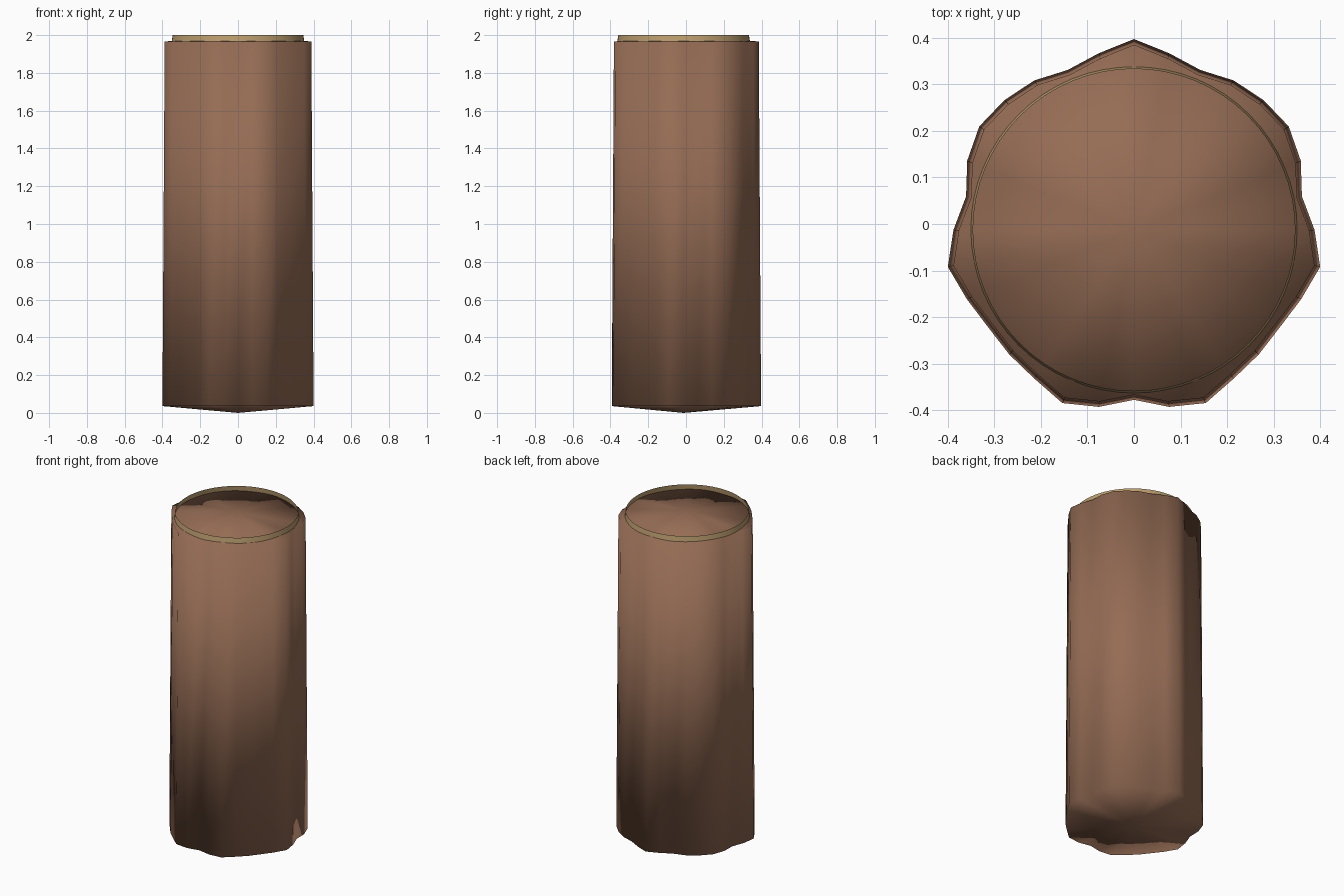
import bpy, bmesh, math

if "Cube" in bpy.data.objects:
    bpy.data.objects.remove(bpy.data.objects["Cube"])

CY = -0.0125  # log axis sits slightly off the bounding-box centre


def material(name, color):
    m = bpy.data.materials.new(name)
    m.diffuse_color = color
    m.use_nodes = True
    m.node_tree.nodes["Principled BSDF"].inputs["Base Color"].default_value = m.diffuse_color
    return m


def finish(bm, name, mat):
    mesh = bpy.data.meshes.new(name)
    bm.to_mesh(mesh)
    bm.free()
    for p in mesh.polygons:
        p.use_smooth = True
    mesh.materials.append(mat)
    ob = bpy.data.objects.new(name, mesh)
    bpy.context.collection.objects.link(ob)
    return ob


def ring(bm, radii, z, scale=1.0):
    n = len(radii)
    return [bm.verts.new((scale * r * math.sin(2 * math.pi * i / n),
                          CY + scale * r * math.cos(2 * math.pi * i / n), z))
            for i, r in enumerate(radii)]


def bridge(bm, low, high):
    # rings run clockwise seen from above
    n = len(low)
    for i in range(n):
        j = (i + 1) % n
        bm.faces.new((low[j], low[i], high[i], high[j]))


# Lobed trunk: half outline from back (+y) to front (-y), mirrored
half = [.41, .387, .372, .386, .394, .400, .388, .368, .388,
        .408, .389, .377, .379, .385, .403, .388, .3655]
outline = half + half[-2:0:-1]

bm = bmesh.new()
low = ring(bm, outline, 0.036)
high = ring(bm, outline, 1.966, 0.97)
bridge(bm, low, high)
# Shallow cone caps
base = bm.verts.new((0, CY, 0))
tip = bm.verts.new((0, CY, 2.0))
for i in range(len(low)):
    j = (i + 1) % len(low)
    bm.faces.new((base, low[i], low[j]))
    bm.faces.new((tip, high[j], high[i]))
finish(bm, "log_trunk", material("bark", (0.30, 0.15, 0.09, 1)))

# Thin open band around the cut end
bm = bmesh.new()
a = ring(bm, [0.351] * 64, 1.966)
b = ring(bm, [0.346] * 64, 2.0)
bridge(bm, a, b)
finish(bm, "cut_end_band", material("pale_wood", (0.50, 0.34, 0.16, 1)))
